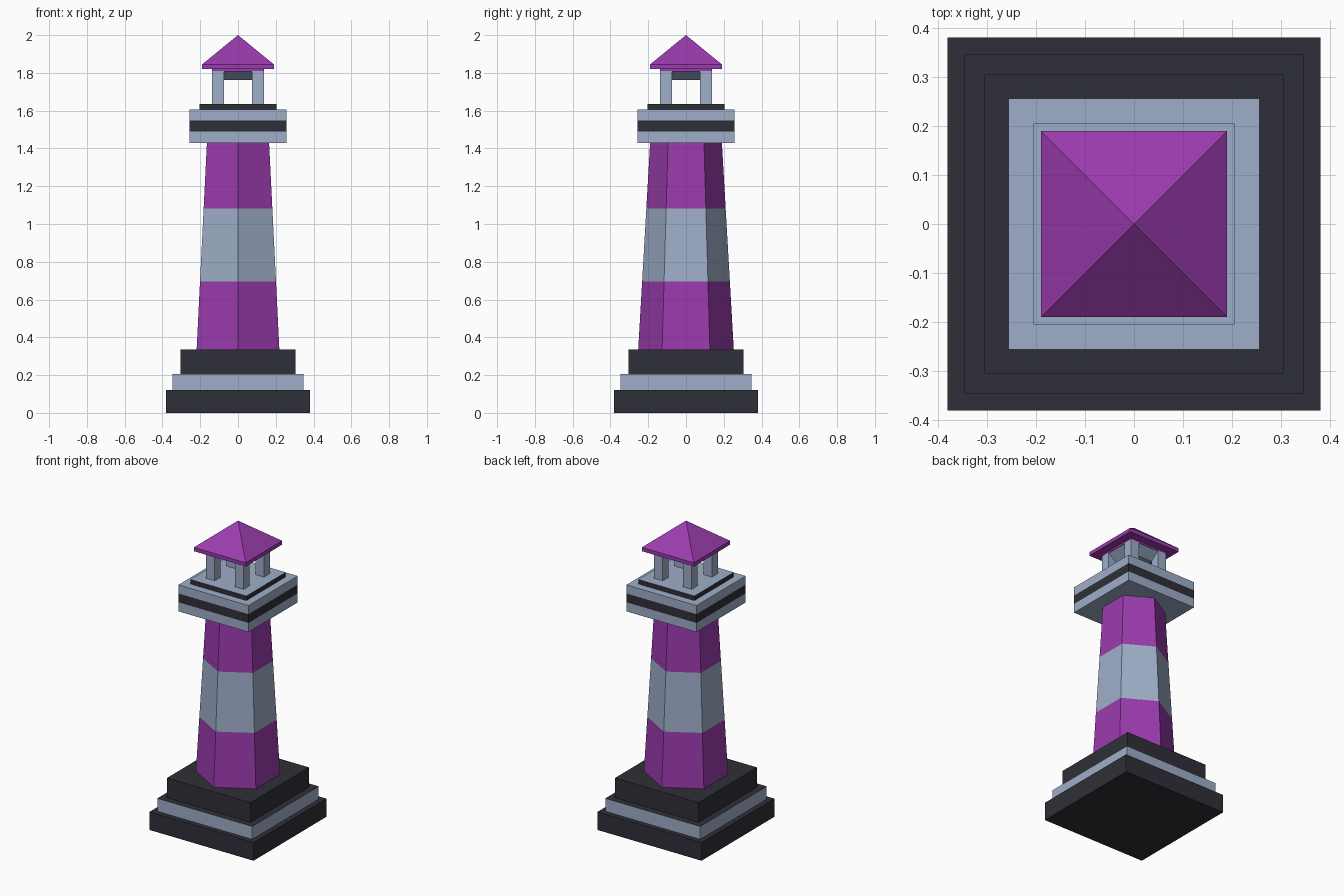
import bpy, bmesh, math

if "Cube" in bpy.data.objects:
    bpy.data.objects.remove(bpy.data.objects["Cube"])


def lin(c):
    c /= 255
    return c / 12.92 if c <= 0.04045 else ((c + 0.055) / 1.055) ** 2.4


def material(name, rgb):
    m = bpy.data.materials.new(name)
    m.diffuse_color = [lin(c) for c in rgb] + [1]
    m.use_nodes = True
    m.node_tree.nodes["Principled BSDF"].inputs["Base Color"].default_value = m.diffuse_color
    return m


DARK, GRAY, PURPLE = 0, 1, 2
MATS = [material("charcoal", (47, 47, 56)),
        material("blue gray", (158, 174, 200)),
        material("purple", (154, 59, 173))]


def stack(name, sides, rings, colours, bottom, top, centre=(0, 0)):
    """Solid made of stacked rings (radius, z); squares use half width as radius."""
    bm = bmesh.new()
    start = math.pi / 4 if sides == 4 else math.pi / 2
    scale = math.sqrt(2) if sides == 4 else 1
    loops = []
    for r, z in rings:
        if r == 0:
            loops.append([bm.verts.new((centre[0], centre[1], z))] * sides)
            continue
        loops.append([bm.verts.new((centre[0] + r * scale * math.cos(start + i * math.tau / sides),
                                    centre[1] + r * scale * math.sin(start + i * math.tau / sides), z))
                      for i in range(sides)])
    for a, b, col in zip(loops, loops[1:], colours):
        for i in range(sides):
            j = (i + 1) % sides
            quad = list(dict.fromkeys((a[i], a[j], b[j], b[i])))
            bm.faces.new(quad).material_index = col
    bm.faces.new(loops[0][::-1]).material_index = bottom
    if rings[-1][0] > 0:
        bm.faces.new(loops[-1]).material_index = top
    bmesh.ops.recalc_face_normals(bm, faces=bm.faces[:])
    me = bpy.data.meshes.new(name)
    bm.to_mesh(me)
    bm.free()
    for m in MATS:
        me.materials.append(m)
    ob = bpy.data.objects.new(name, me)
    bpy.context.collection.objects.link(ob)
    return ob


# stepped square plinth with a gray middle band
stack("plinth", 4,
      [(0.38, 0), (0.38, 0.12), (0.347, 0.12), (0.347, 0.205), (0.305, 0.205), (0.305, 0.335)],
      [DARK, DARK, GRAY, DARK, DARK], DARK, DARK)

# tapered six-sided tower with three bands
def tower_r(z):
    return 0.253 + (0.19 - 0.253) * (z - 0.335) / (1.43 - 0.335)

stack("tower", 6, [(tower_r(z), z) for z in (0.335, 0.695, 1.083, 1.43)],
      [PURPLE, GRAY, PURPLE], PURPLE, PURPLE)

# gallery block with a dark stripe, and the low dark-edged step above it
stack("gallery", 4,
      [(0.256, 1.43), (0.256, 1.49), (0.256, 1.548), (0.256, 1.605), (0.205, 1.605), (0.205, 1.635)],
      [GRAY, DARK, GRAY, GRAY, DARK], GRAY, GRAY)

# lantern corner posts
for i, (sx, sy) in enumerate([(-1, -1), (1, -1), (1, 1), (-1, 1)]):
    stack(f"lantern_post_{i + 1}", 4, [(0.031, 1.635), (0.031, 1.81)],
          [GRAY], GRAY, GRAY, (sx * 0.106, sy * 0.106))

# lantern ceiling with sloping underside
stack("lantern_ceiling", 4, [(0.075, 1.762), (0.136, 1.81)], [GRAY], GRAY, GRAY)

# pyramid roof with a thin eave
stack("roof", 4, [(0.137, 1.808), (0.137, 1.82), (0.19, 1.82), (0.19, 1.845), (0, 2.0)],
      [PURPLE] * 4, PURPLE, PURPLE)
